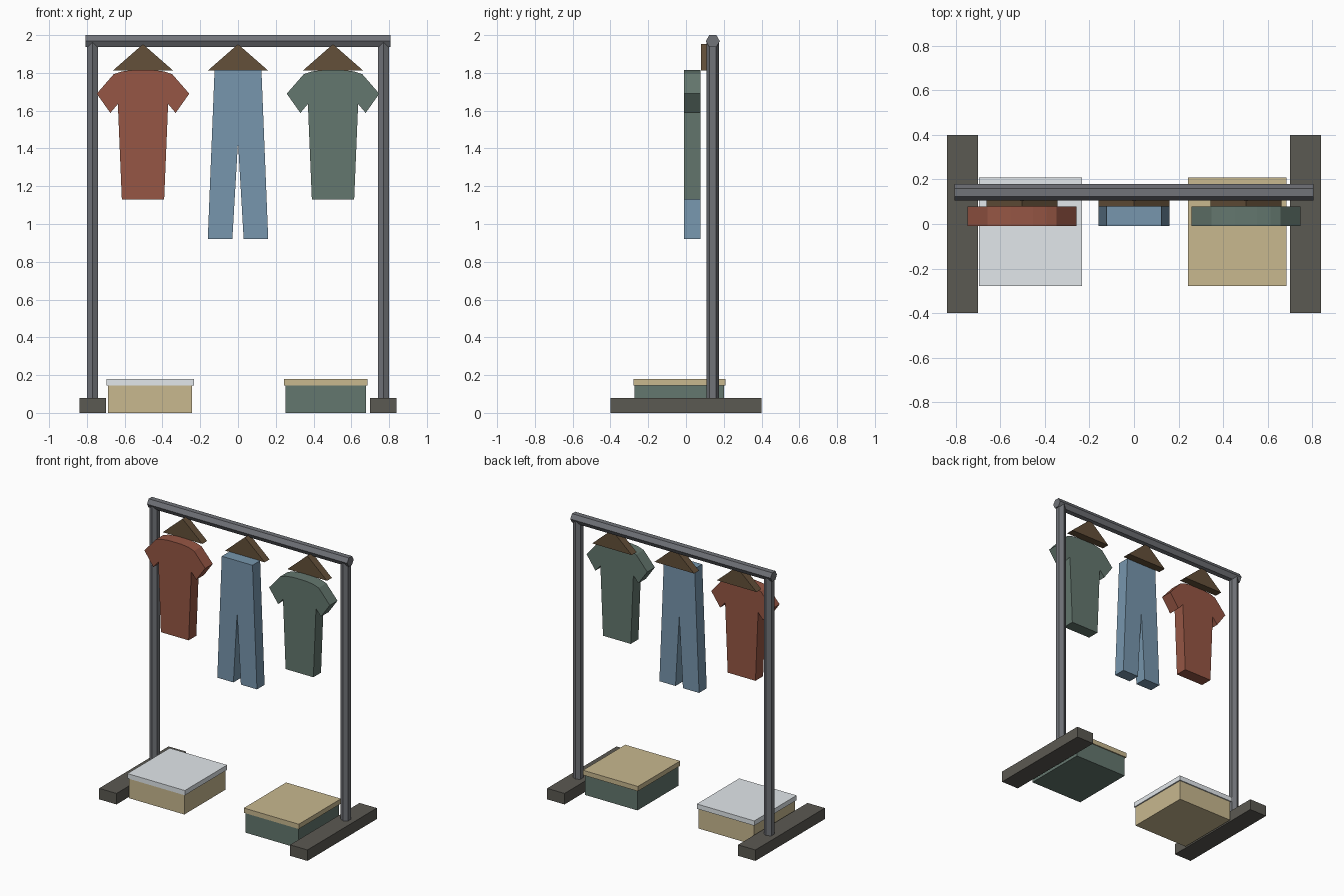
import bpy, math
from mathutils import Matrix

if "Cube" in bpy.data.objects:
    bpy.data.objects.remove(bpy.data.objects["Cube"])


def mat(name, rgb):
    m = bpy.data.materials.new(name)
    m.diffuse_color = (*rgb, 1)
    m.use_nodes = True
    m.node_tree.nodes["Principled BSDF"].inputs["Base Color"].default_value = m.diffuse_color
    return m


STEEL = mat("steel", (0.165, 0.172, 0.19))
DARK = mat("dark_base", (0.105, 0.10, 0.084))
BROWN = mat("brown_wood", (0.127, 0.08, 0.041))
RED = mat("red_cloth", (0.305, 0.093, 0.058))
GREEN = mat("green_cloth", (0.127, 0.184, 0.156))
BLUE = mat("blue_cloth", (0.184, 0.305, 0.418))
TAN = mat("tan_card", (0.578, 0.479, 0.275))
PALE = mat("pale_card", (0.76, 0.80, 0.83))


def make(name, verts, faces, material):
    me = bpy.data.meshes.new(name)
    me.from_pydata(verts, [], faces)
    me.materials.append(material)
    ob = bpy.data.objects.new(name, me)
    bpy.context.collection.objects.link(ob)
    return ob


def prism(name, outline, y0, y1, material, x=0):
    """Extrude an (x, z) outline, listed counter-clockwise from the front, along y."""
    n = len(outline)
    verts = [(x + px, y, pz) for y in (y0, y1) for px, pz in outline]
    faces = [tuple(range(n)), tuple(range(2 * n - 1, n - 1, -1))]
    faces += [(i, i + n, (i + 1) % n + n, (i + 1) % n) for i in range(n)]
    return make(name, verts, faces, material)


def box(name, x0, x1, y0, y1, z0, z1, material):
    return prism(name, [(x0, z0), (x1, z0), (x1, z1), (x0, z1)], y0, y1, material)


def mirrored(right):
    """Complete a right-hand half outline with its left-hand mirror image."""
    return right + [(-x, z) for x, z in reversed(right) if x > 0]


def hex_bar(name, r, length, matrix):
    bpy.ops.mesh.primitive_cylinder_add(vertices=6, radius=r, depth=length)
    ob = bpy.context.object
    ob.name = name
    ob.data.transform(matrix)
    ob.data.materials.append(STEEL)


# Frame: top rail, two posts and two feet
RAIL_Y = 0.142
hex_bar("top_rail", 0.037, 1.615,
        Matrix.Translation((0, RAIL_Y, 1.968)) @ Matrix.Rotation(math.pi / 2, 4, 'Y'))
for side, s in (("left", -1), ("right", 1)):
    hex_bar(side + "_post", 0.034, 1.89, Matrix.Translation((s * 0.77, RAIL_Y, 1.015)))
    box(side + "_foot", s * 0.77 - 0.07, s * 0.77 + 0.07, -0.4, 0.4, 0, 0.08, DARK)

# Hangers
for side, x in (("left", -0.503), ("middle", 0), ("right", 0.503)):
    prism(side + "_hanger", [(-0.16, 1.812), (0.16, 1.812), (0, 1.952)],
          0.079, 0.135, BROWN, x)

# Shirts with gently rounded shoulders
shirt = mirrored([(0.112, 1.13), (0.133, 1.635), (0.173, 1.588), (0.245, 1.69),
                  (0.155, 1.793), (0.11, 1.808), (0.05, 1.815)])
prism("red_shirt", shirt, -0.01, 0.078, RED, -0.503)
prism("green_shirt", shirt, -0.01, 0.078, GREEN, 0.503)

# Trousers
trousers = mirrored([(0, 1.435), (0.03, 0.92), (0.16, 0.92), (0.124, 1.815)])
prism("trousers", trousers, -0.01, 0.078, BLUE)

# Storage boxes with overhanging lids
for side, x, w, body, lid in (("left", -0.465, 0.445, TAN, PALE),
                              ("right", 0.464, 0.425, GREEN, TAN)):
    box(side + "_box", x - w / 2, x + w / 2, -0.272, 0.2, 0, 0.145, body)
    w += 0.018
    box(side + "_box_lid", x - w / 2, x + w / 2, -0.279, 0.208, 0.145, 0.18, lid)
